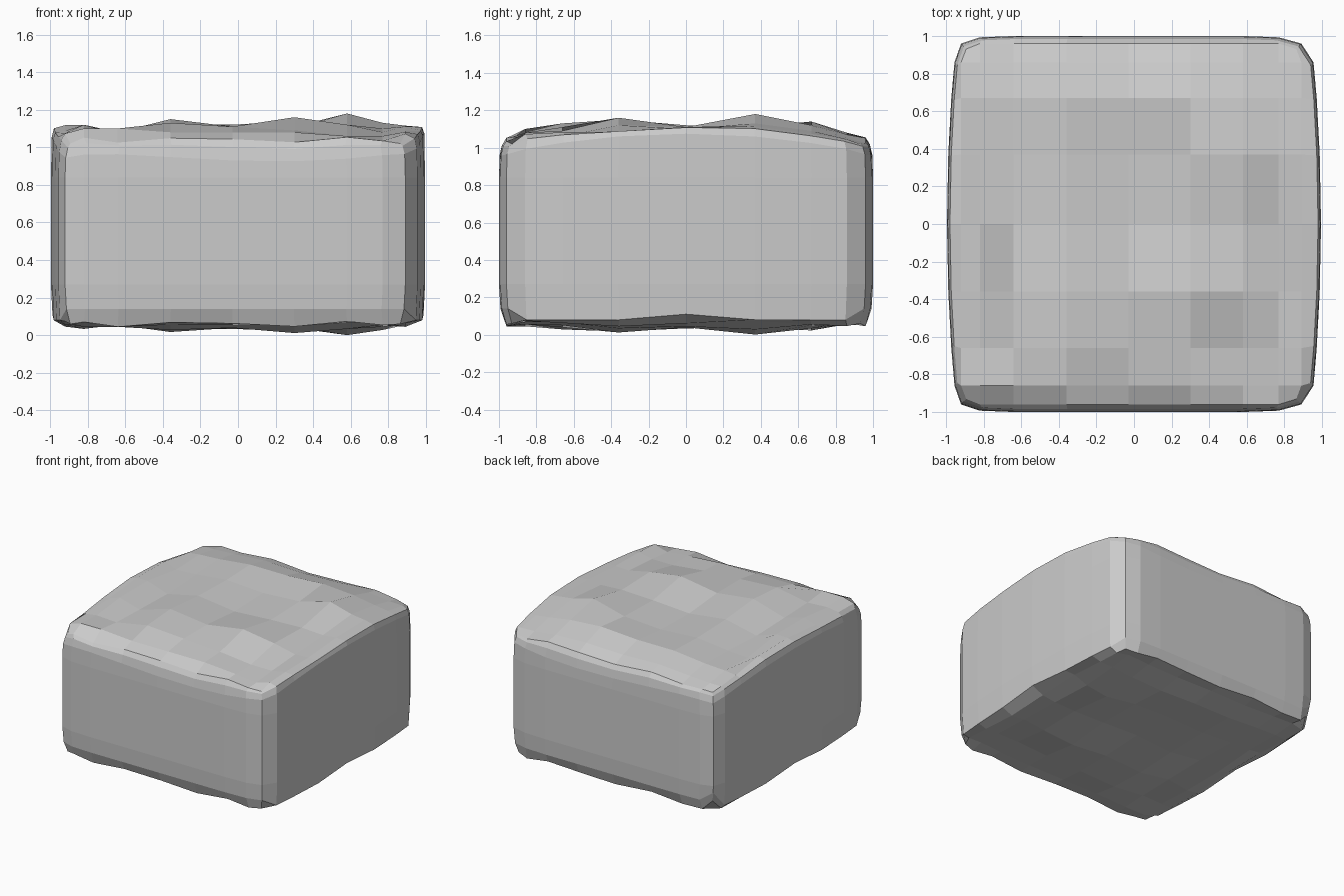
import bpy
import bmesh
import math

default_cube = bpy.data.objects.get("Cube")
if default_cube:
    bpy.data.objects.remove(default_cube, do_unlink=True)

# Plan spacing of the facets, tighter toward the rounded edges
COLUMNS = [-.92, -.82, -.64, -.36, -.03, .3, .58, .77, .89]
ROWS = [-.96, -.86, -.66, -.36, 0, .37, .67, .86, .96]
SIDE_REACH = [.995, .988, .972, .955]
LAST = len(COLUMNS) - 1
MIDDLE = LAST // 2

# Hewn bumps on the upper face, in hundredths, front row first
BUMPS = [
    [10, 10, 8, 8, 8, 6, 4],
    [9, 8, 13, 11, 9, 6, 6],
    [12, 7, 15, 11, 16, 12, 8],
    [12, 6, 12, 8, 10, 11, 10],
    [7, 8, 11, 9, 11, 18, 13],
    [8, 9, 12, 12, 14, 12, 9],
    [5, 6, 8, 7, 8, 7, 5],
]


def make_material(name, colour):
    material = bpy.data.materials.new(name)
    material.use_nodes = True
    material.diffuse_color = colour
    shader = material.node_tree.nodes["Principled BSDF"]
    shader.inputs["Base Color"].default_value = colour
    return material


def on_border(i, j):
    return i in (0, LAST) or j in (0, LAST)


def is_corner(i, j):
    return i in (0, LAST) and j in (0, LAST)


def on_side(i, j):
    return i in (0, LAST) and not is_corner(i, j)


def side_swell(i, j):
    """Rise of the rim toward the middle of the left and right sides."""
    return 1 - ROWS[j] ** 2 if on_side(i, j) else 0


def raised_corner(i, j):
    """Lift of the lower edge at the back right corner."""
    return .07 if (i, j) == (0, LAST) else 0


def sheet_height(i, j, upper):
    """Height of the hewn upper or lower sheet at a grid point."""
    if on_border(i, j):
        jitter = .015 * math.sin(i * 2.3 + j * 1.7)
        if is_corner(i, j):
            return 1.02 if upper else .06 + raised_corner(i, j)
        if upper:
            return 1.04 + .07 * side_swell(i, j) + jitter
        return .06 + jitter
    bump = BUMPS[j - 1][i - 1] / 100
    return 1 + bump if upper else .1 - bump * .55


def wall_foot(i, j):
    """Height of the wall's lower edge, nicked at the middle of each side."""
    if on_side(i, j):
        return .11 if j == MIDDLE else .08
    return .14 + raised_corner(i, j)


def wall_head(i, j):
    """Height of the wall's upper edge."""
    return .945 + .02 * math.sin(i) + .11 * side_swell(i, j)


def shoulder(i, j):
    """Height of the ring that rounds the wall into the upper sheet."""
    return (wall_head(i, j) + sheet_height(i, j, True)) / 2 + .015


def outline_point(i, j):
    """Plan position on the rounded outline beside a border grid point."""
    x, y = COLUMNS[i], ROWS[j]
    if is_corner(i, j):
        return x, y
    if on_side(i, j):
        return math.copysign(SIDE_REACH[abs(j - MIDDLE)], x), y
    reach = .993 if i in (1, LAST - 1) else 1
    return x, math.copysign(reach, y)


def add_sheet(bm, upper):
    """Add one faceted end sheet and return its grid of vertices."""
    grid = {}
    for i, x in enumerate(COLUMNS):
        for j, y in enumerate(ROWS):
            pull = .97 if is_corner(i, j) else 1
            grid[i, j] = bm.verts.new((x * pull, y * pull, sheet_height(i, j, upper)))
    for i in range(LAST):
        for j in range(LAST):
            bm.faces.new((grid[i, j], grid[i + 1, j], grid[i + 1, j + 1], grid[i, j + 1]))
    return grid


def add_ring(bm, border, height, scale):
    """Add one horizontal ring of the rounded wall."""
    ring = []
    for i, j in border:
        x, y = outline_point(i, j)
        ring.append(bm.verts.new((x * scale, y * scale, height(i, j))))
    return ring


def bridge(bm, lower, upper):
    for k in range(len(lower)):
        n = (k + 1) % len(lower)
        bm.faces.new((lower[k], lower[n], upper[n], upper[k]))


# Border points in order around the block
steps = range(LAST)
border = [(k, 0) for k in steps] + [(LAST, k) for k in steps]
border += [(LAST - k, LAST) for k in steps] + [(0, LAST - k) for k in steps]

# Stone block: lower sheet, wall rings, upper sheet
bm = bmesh.new()
bottom = add_sheet(bm, False)
top = add_sheet(bm, True)
loops = [
    [bottom[p] for p in border],
    add_ring(bm, border, wall_foot, .992),
    add_ring(bm, border, lambda i, j: .27, 1),
    add_ring(bm, border, lambda i, j: .84, 1),
    add_ring(bm, border, wall_head, .996),
    add_ring(bm, border, shoulder, .984),
    [top[p] for p in border],
]
for lower, upper in zip(loops, loops[1:]):
    bridge(bm, lower, upper)
bmesh.ops.recalc_face_normals(bm, faces=bm.faces)

mesh = bpy.data.meshes.new("stone_block")
bm.to_mesh(mesh)
bm.free()
mesh.materials.append(make_material("stone_grey", (.6, .6, .6, 1)))
block = bpy.data.objects.new("stone_block", mesh)
bpy.context.collection.objects.link(block)
